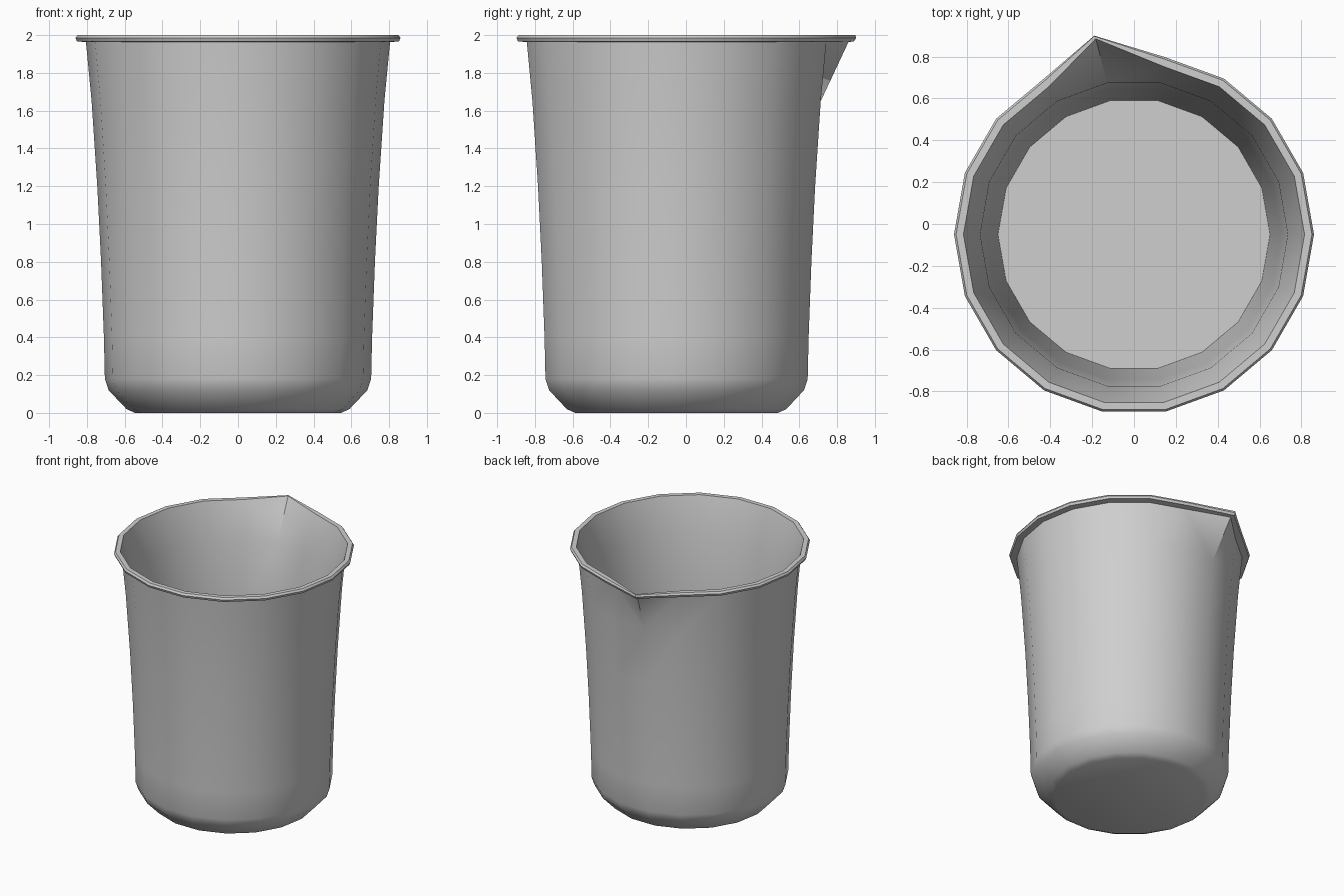
import bpy
import bmesh
import math

cube = bpy.data.objects.get("Cube")
if cube:
    bpy.data.objects.remove(cube, do_unlink=True)

SIDES = 18
SPOUT = 5           # index of the corner pulled out into the spout
CENTRE_Y = -0.05

grey = bpy.data.materials.new("light_grey")
grey.use_nodes = True
grey.diffuse_color = (0.62, 0.62, 0.62, 1)
grey.node_tree.nodes["Principled BSDF"].inputs["Base Color"].default_value = grey.diffuse_color

# Profile from the outer base, up over the rim and down to the inner floor:
# radius, height, and the spout corner where the ring is pulled out
profile = [
    (0.545, 0.0, None), (0.59, 0.02, None), (0.685, 0.12, None),
    (0.705, 0.18, None), (0.71, 0.4, None), (0.725, 0.8, None),
    (0.745, 1.2, None), (0.775, 1.65, None),
    (0.805, 1.963, (-0.18, 0.86)),
    (0.853, 1.967, (-0.187, 0.89)),
    (0.86, 1.985, (-0.19, 0.90)),
    (0.85, 2.0, (-0.19, 0.897)),
    (0.815, 2.0, (-0.183, 0.885)),
    (0.735, 1.72, None), (0.705, 1.2, None), (0.675, 0.6, None),
    (0.65, 0.17, None),
]

bm = bmesh.new()


def make_ring(radius, z, tip):
    ring = []
    for i in range(SIDES):
        a = math.tau * i / SIDES
        x, y = radius * math.cos(a), radius * math.sin(a) + CENTRE_Y
        if tip and i == SPOUT:
            x, y = tip
        ring.append(bm.verts.new((x, y, z)))
    return ring


rings = [make_ring(*p) for p in profile]

# Wall faces; those where the spout starts are split from its lower corner
for k in range(len(rings) - 1):
    low, high = rings[k], rings[k + 1]
    starts = (profile[k][2] is None) != (profile[k + 1][2] is None)
    for i in range(SIDES):
        j = (i + 1) % SIDES
        quad = [low[i], low[j], high[j], high[i]]
        if starts and SPOUT in (i, j):
            plain = low if profile[k][2] is None else high
            n = quad.index(plain[SPOUT])
            q = quad[n:] + quad[:n]
            bm.faces.new(q[:3])
            bm.faces.new([q[0], q[2], q[3]])
        else:
            bm.faces.new(quad)

# Underside and inner floor
bm.faces.new(list(reversed(rings[0])))
bm.faces.new(rings[-1])
bmesh.ops.recalc_face_normals(bm, faces=bm.faces)

mesh = bpy.data.meshes.new("beaker")
bm.to_mesh(mesh)
bm.free()
mesh.materials.append(grey)
beaker = bpy.data.objects.new("beaker", mesh)
bpy.context.collection.objects.link(beaker)

# Smooth walls with crisp rim, floor and spout edges
bpy.ops.object.select_all(action="DESELECT")
beaker.select_set(True)
bpy.context.view_layer.objects.active = beaker
bpy.ops.object.shade_smooth_by_angle(angle=math.radians(32))
